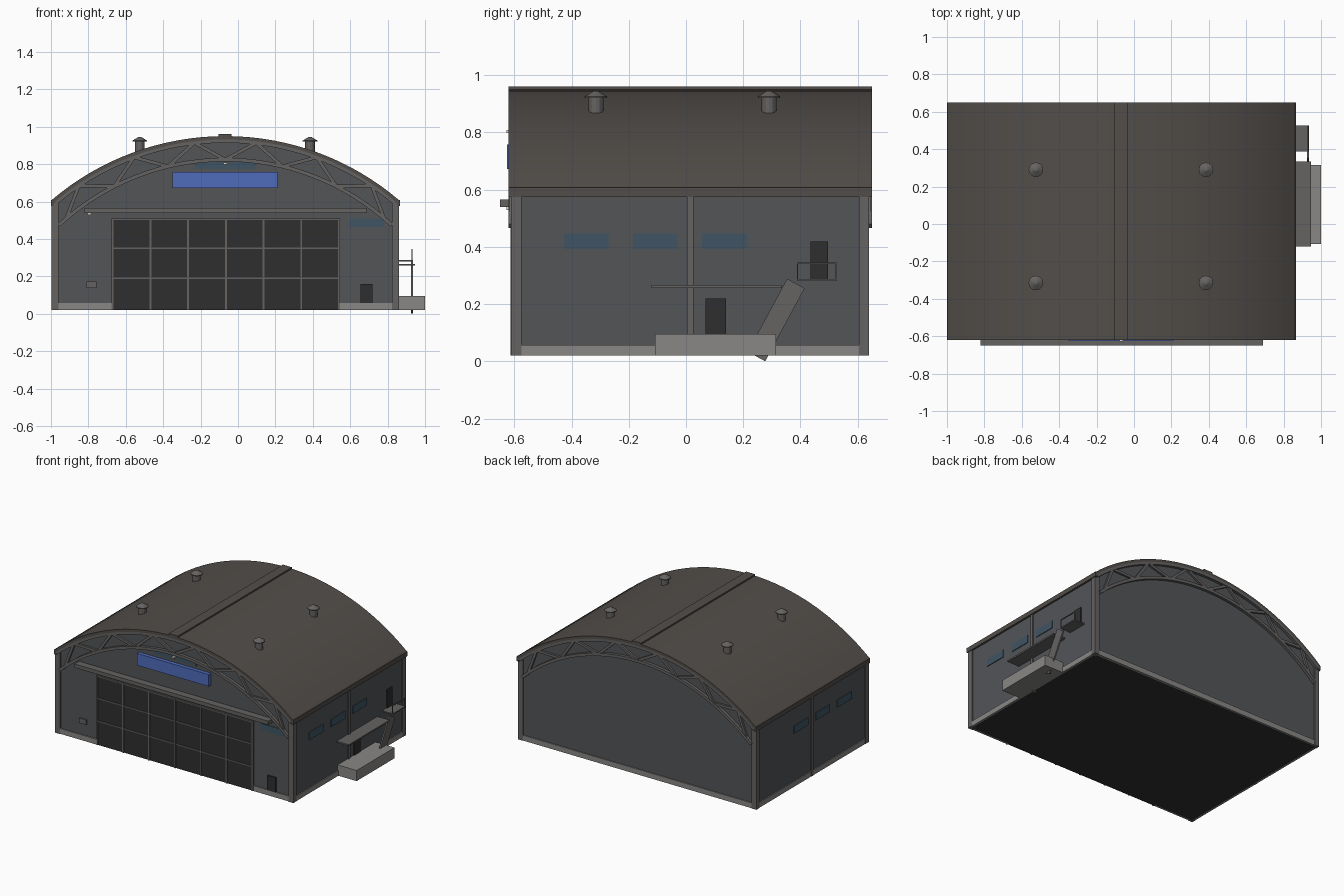
import bpy, bmesh, math
from mathutils import Vector

if "Cube" in bpy.data.objects:
    bpy.data.objects.remove(bpy.data.objects["Cube"])

CX, CZ, R = -0.068, -0.481, 1.431          # centre and radius of the roof arc
HALF = math.asin(0.932 / R)
Y0, Y1 = -0.62, 0.65


def material(name, r, g, b):
    m = bpy.data.materials.new(name)
    m.diffuse_color = (r, g, b, 1)
    m.use_nodes = True
    m.node_tree.nodes["Principled BSDF"].inputs["Base Color"].default_value = m.diffuse_color
    return m


WALL = material("slate", .085, .09, .097)
ROOF = material("roof_brown", .085, .076, .068)
TRIM = material("steel", .13, .125, .122)
STONE = material("concrete", .25, .245, .235)
DARK = material("dark_panel", .028, .028, .03)
GLASS = material("glass", .05, .09, .125)
BLUE = material("sign_blue", .08, .15, .5)
LAMP = material("lamp", .75, .7, .55)


def finish(name, bm, mat):
    bmesh.ops.recalc_face_normals(bm, faces=bm.faces)
    me = bpy.data.meshes.new(name)
    bm.to_mesh(me)
    bm.free()
    ob = bpy.data.objects.new(name, me)
    bpy.context.collection.objects.link(ob)
    me.materials.append(mat)
    return ob


def boxes(name, mat, *specs):
    """One object of boxes, each given as x0, x1, y0, y1, z0, z1."""
    bm = bmesh.new()
    for x0, x1, y0, y1, z0, z1 in specs:
        vs = bmesh.ops.create_cube(bm, size=1)["verts"]
        for v in vs:
            v.co = Vector(((x0 + x1) / 2 + v.co.x * (x1 - x0),
                           (y0 + y1) / 2 + v.co.y * (y1 - y0),
                           (z0 + z1) / 2 + v.co.z * (z1 - z0)))
    return finish(name, bm, mat)


def prisms(name, mat, profiles, a, b, axis="y"):
    """Extrude flat profiles from a to b along y (xz points) or x (yz points)."""
    bm = bmesh.new()
    for pts in profiles:
        co = [(p, a, q) if axis == "y" else (a, p, q) for p, q in pts]
        f = bm.faces.new([bm.verts.new(c) for c in co])
        ext = bmesh.ops.extrude_face_region(bm, geom=[f])["geom"]
        off = Vector((0, b - a, 0)) if axis == "y" else Vector((b - a, 0, 0))
        bmesh.ops.translate(bm, vec=off, verts=[g for g in ext if isinstance(g, bmesh.types.BMVert)])
    return finish(name, bm, mat)


def polar(r, t):
    return (CX + r * math.sin(t), CZ + r * math.cos(t))


def arc(r, half, n=32):
    return [polar(r, -half + 2 * half * i / n) for i in range(n + 1)]


def band(r0, r1, half):
    return arc(r1, half) + arc(r0, half)[::-1]


def bar(p, q, w):
    p, q = Vector(p), Vector(q)
    d = (q - p).normalized() * w / 2
    s = Vector((-d.y, d.x))
    return [tuple(v) for v in (p + s, q + s, q - s, p - s)]


def smooth(ob, angle=20):
    bpy.context.view_layer.objects.active = ob
    ob.select_set(True)
    bpy.ops.object.shade_smooth_by_angle(angle=math.radians(angle))
    ob.select_set(False)


# Hall body with arched gables
top = arc(R - 0.012, math.asin(0.92 / (R - 0.012)))
prisms("hall_walls", WALL, [[(-0.988, 0.025)] + top + [(0.852, 0.025)]], -0.60, 0.63)

# Roof shell, ridge cap, eave strips
smooth(prisms("roof_shell", ROOF, [band(R - 0.018, R, HALF)], Y0, Y1))
boxes("ridge_cap", ROOF, (-0.105, -0.035, Y0, Y1, 0.94, 0.96))
boxes("eave_strips", ROOF, (-1.0, -0.985, Y0, Y1, 0.575, 0.607),
      (0.85, 0.865, Y0, Y1, 0.575, 0.607))

# Arched trusses on both gables
nodes = [polar(1.405 if k % 2 else 1.305, k * HALF / 6) for k in range(-6, 7)]
web = [bar(p, q, 0.018) for p, q in zip(nodes, nodes[1:])]
for end, a, b in (("front", Y0, -0.598), ("back", 0.628, Y1)):
    prisms(end + "_truss_chords", TRIM,
           [band(1.295, 1.315, math.radians(43)), band(1.395, 1.414, HALF)], a, b)
    prisms(end + "_truss_web", TRIM, web, a + 0.004, b - 0.004)

# Corner and middle columns
cols = []
for x0, x1 in ((-0.996, -0.96), (0.824, 0.86)):
    cols += [(x0, x1, -0.612, -0.575, 0.02, 0.59), (x0, x1, 0.605, 0.64, 0.02, 0.59),
             (x0, x1, 0.004, 0.026, 0.02, 0.58)]
boxes("columns", TRIM, *cols)

# Concrete plinth and floor
boxes("plinth", STONE,
      (-0.993, -0.67, -0.608, -0.59, 0.02, 0.057), (0.54, 0.857, -0.608, -0.59, 0.02, 0.057),
      (-0.993, 0.857, 0.62, 0.637, 0.02, 0.057),
      (-0.994, -0.98, -0.605, 0.635, 0.02, 0.057), (0.844, 0.858, -0.605, 0.635, 0.02, 0.057))
boxes("floor_slab", DARK, (-0.98, 0.844, -0.595, 0.625, 0.02, 0.03))

# Large sliding door: panels, grid bars, overhead rail
boxes("hangar_door", DARK, (-0.67, 0.54, -0.607, -0.595, 0.02, 0.505))
grid = [(-0.67 + i * 1.21 / 6 - 0.005, -0.67 + i * 1.21 / 6 + 0.005, -0.613, -0.6, 0.02, 0.508)
        for i in range(7)]
grid += [(-0.675, 0.545, -0.612, -0.6, z - 0.004, z + 0.004) for z in (0.19, 0.35, 0.505)]
boxes("hangar_door_bars", TRIM, *grid)
boxes("door_rail", TRIM, (-0.82, 0.69, -0.65, -0.598, 0.54, 0.566))

# Front details
boxes("sign_board", BLUE, (-0.35, 0.21, -0.626, -0.598, 0.673, 0.757))
boxes("front_windows", GLASS, (0.60, 0.78, -0.604, -0.595, 0.465, 0.51),
      (-0.23, 0.095, -0.604, -0.595, 0.775, 0.812))
boxes("personnel_door", DARK, (0.655, 0.72, -0.612, -0.595, 0.057, 0.16))
boxes("utility_box", TRIM, (-0.81, -0.757, -0.612, -0.595, 0.138, 0.172))
boxes("lamps", LAMP, *[(x - 0.01, x + 0.01, -0.628, -0.6, z - 0.005, z + 0.005)
                       for x, z in ((-0.795, 0.534), (0.662, 0.546), (-0.068, 0.803))])

# Side windows on both long walls
boxes("side_windows", GLASS, *[(x0, x1, y0, y0 + 0.157, 0.393, 0.446)
      for x0, x1 in ((-0.993, -0.98), (0.845, 0.857)) for y0 in (-0.427, -0.186, 0.056)])

# Right side: doors, dock, canopy
boxes("side_doors", DARK, (0.845, 0.858, 0.068, 0.14, 0.09, 0.22),
      (0.845, 0.858, 0.435, 0.496, 0.285, 0.418))
boxes("loading_dock", STONE, (0.85, 1.0, -0.108, 0.315, 0.02, 0.095))
boxes("dock_canopy", TRIM, (0.85, 0.947, -0.12, 0.335, 0.257, 0.267))

# Stair stringer, landing and railing
prisms("stair", TRIM, [bar((0.246, 0.017), (0.384, 0.272), 0.07)], 0.925, 0.935, "x")
boxes("landing", TRIM, (0.85, 0.935, 0.387, 0.527, 0.28, 0.288))
boxes("landing_railing", TRIM,
      (0.928, 0.934, 0.387, 0.527, 0.34, 0.346),
      *[(0.928, 0.934, y, y + 0.005, 0.28, 0.346) for y in (0.387, 0.522)])

# Roof ventilators with conical caps
for i, (x, y) in enumerate((x, y) for x in (-0.525, 0.385) for y in (-0.315, 0.29)):
    bm = bmesh.new()
    for r1, r2, z0, z1 in ((0.026, 0.026, 0.85, 0.925), (0.039, 0.039, 0.92, 0.926),
                           (0.039, 0.008, 0.926, 0.945)):
        vs = bmesh.ops.create_cone(bm, cap_ends=True, segments=12, radius1=r1,
                                   radius2=r2, depth=z1 - z0)["verts"]
        bmesh.ops.translate(bm, vec=(x, y, (z0 + z1) / 2), verts=vs)
    finish(f"roof_vent_{i + 1}", bm, TRIM)
